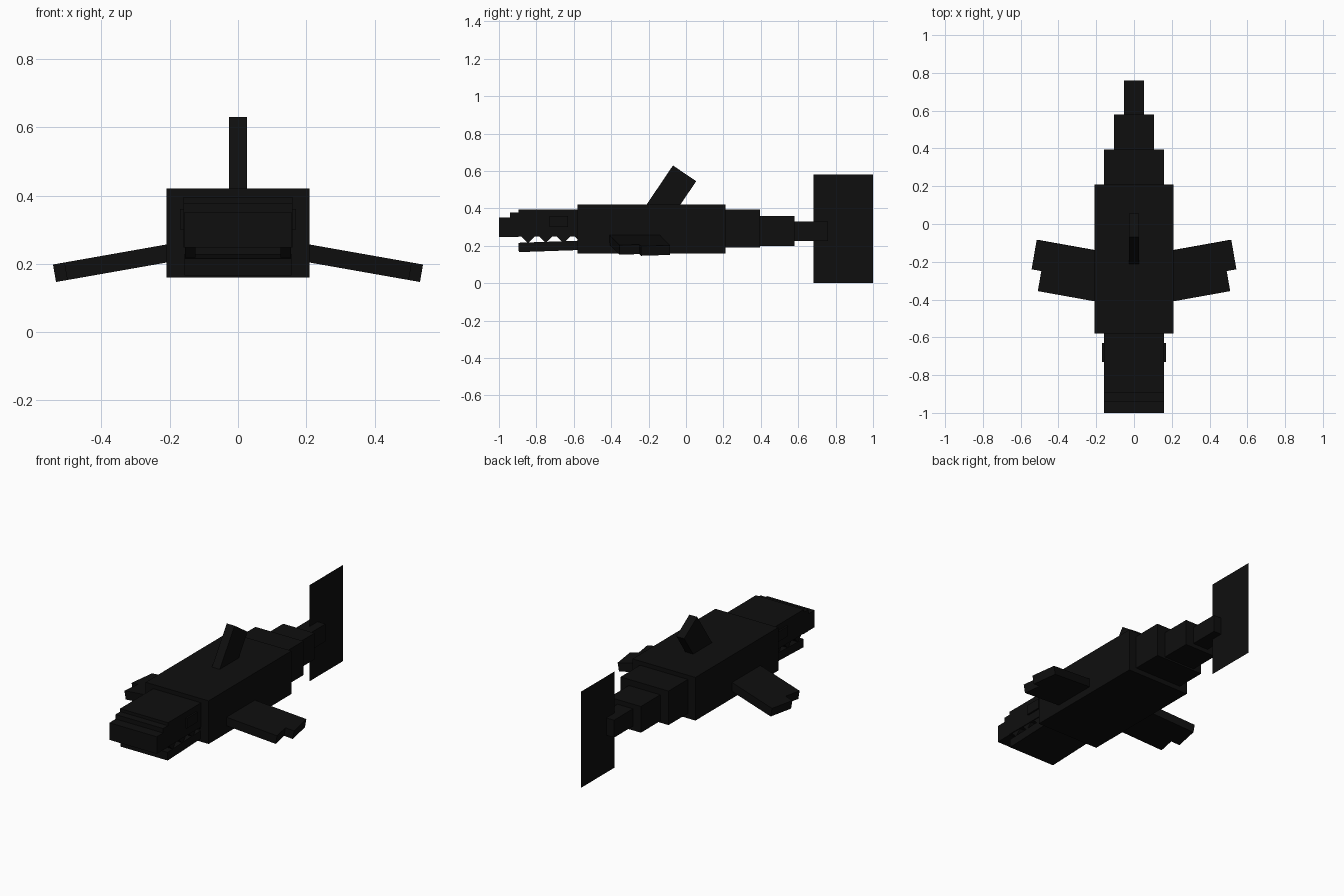
import bpy, bmesh
from math import radians
from mathutils import Matrix, Vector

cube = bpy.data.objects.get("Cube")
if cube:
    bpy.data.objects.remove(cube, do_unlink=True)

# One near-black skin colour
skin = bpy.data.materials.new("black_skin")
skin.use_nodes = True
skin.diffuse_color = (0.0045, 0.0045, 0.0045, 1)
skin.node_tree.nodes["Principled BSDF"].inputs["Base Color"].default_value = skin.diffuse_color


def add_object(name, bm):
    mesh = bpy.data.meshes.new(name)
    bm.to_mesh(mesh)
    bm.free()
    mesh.materials.append(skin)
    obj = bpy.data.objects.new(name, mesh)
    bpy.context.collection.objects.link(obj)
    return obj


def box(name, low, high, matrix=Matrix()):
    """Box between two corners, then moved by a matrix."""
    low, high = Vector(low), Vector(high)
    bm = bmesh.new()
    bmesh.ops.create_cube(bm, size=1)
    size = Matrix.Diagonal((*(high - low), 1))
    bm.transform(matrix @ Matrix.Translation((low + high) / 2) @ size)
    return add_object(name, bm)


def mirror(obj):
    mod = obj.modifiers.new("Mirror", 'MIRROR')
    mod.use_axis[0] = True


def block(name, half_width, y0, y1, z0, z1):
    return box(name, (-half_width, y0, z0), (half_width, y1, z1))


# Body and the tapering tail segments
block("body", 0.21, -0.58, 0.21, 0.16, 0.42)
block("tail_base", 0.16, 0.21, 0.395, 0.19, 0.395)
block("tail_middle", 0.105, 0.395, 0.58, 0.2, 0.358)
block("tail_end", 0.052, 0.58, 0.76, 0.225, 0.33)

# Stepped head
block("head", 0.16, -0.895, -0.58, 0.25, 0.395)
block("snout", 0.159, -0.94, -0.895, 0.247, 0.377)
block("nose", 0.158, -1.0, -0.94, 0.247, 0.35)

# Lower jaw, opened slightly
hinge = Matrix.Translation((0, -0.58, 0.2)) @ Matrix.Rotation(radians(2), 4, 'X')
box("lower_jaw", (-0.157, -0.315, -0.023), (0.157, 0.02, 0.027), hinge)

# Eyes on the sides of the head
mirror(box("eyes", (0.15, -0.73, 0.3), (0.17, -0.63, 0.36)))

# Row of pointed teeth along each side of the upper jaw
for i in range(4):
    place = Matrix.Translation((0.14, -0.845 + 0.095 * i, 0.25)) @ Matrix.Rotation(radians(45), 4, 'X')
    mirror(box(f"teeth_{i + 1}", (-0.015, -0.025, -0.025), (0.015, 0.025, 0.025), place))

# Dorsal fin, leaning back
lean = Matrix.Translation((0, -0.0915, 0.463)) @ Matrix.Rotation(radians(-34), 4, 'X')
box("dorsal_fin", (-0.026, -0.075, -0.15), (0.026, 0.075, 0.15), lean)

# Side fins, swept back and drooping
sweep = (Matrix.Translation((0, 0, 0.267)) @ Matrix.Rotation(radians(10), 4, 'Y')
         @ Matrix.Rotation(radians(10), 4, 'Z'))
mirror(box("side_fin_front", (0.1, -0.439, -0.026), (0.443, -0.331, 0.026), sweep))
mirror(box("side_fin_rear", (0.1, -0.331, -0.026), (0.496, -0.173, 0.026), sweep))

# Flat upright tail fin
bm = bmesh.new()
corners = [(0, 0.683, 0), (0, 1, 0), (0, 1, 0.58), (0, 0.683, 0.58)]
bm.faces.new([bm.verts.new(c) for c in corners])
add_object("tail_fin", bm)
